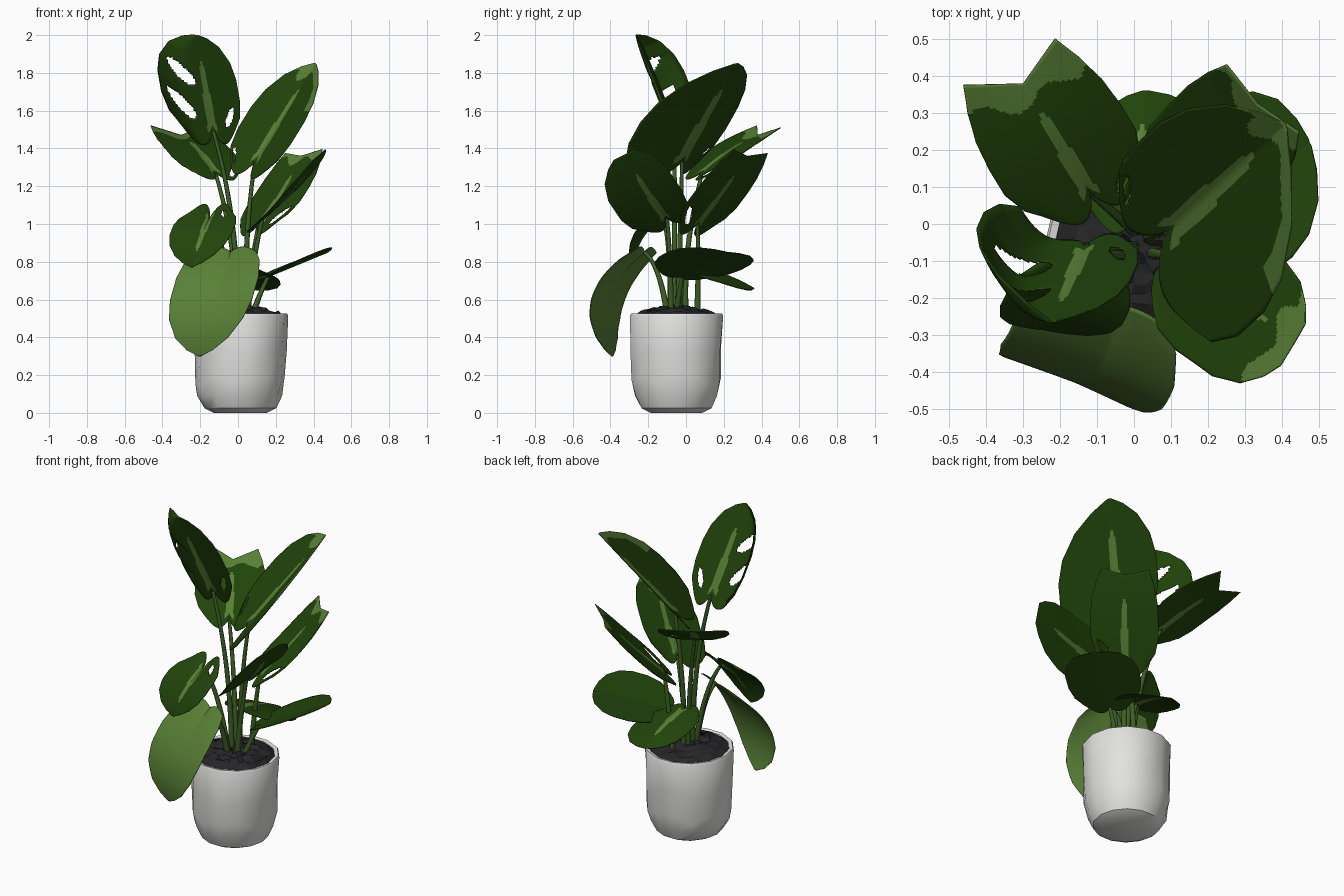
import bpy, bmesh, math, random
from mathutils import Vector as V

if "Cube" in bpy.data.objects:
    bpy.data.objects.remove(bpy.data.objects["Cube"])
random.seed(4)

def material(name, rgb):
    m = bpy.data.materials.new(name)
    m.diffuse_color = (*rgb, 1)
    m.use_nodes = True
    m.node_tree.nodes["Principled BSDF"].inputs["Base Color"].default_value = m.diffuse_color
    return m

DARK = material("dark green", (0.015, 0.058, 0.003))
LIGHT = material("light green", (0.098, 0.218, 0.036))
STEM = material("stem green", (0.045, 0.115, 0.018))
WHITE = material("pot white", (0.76, 0.76, 0.74))
SOIL = material("soil black", (0.019, 0.019, 0.021))

def finish(bm, name, mats, angle=None):
    me = bpy.data.meshes.new(name)
    bm.to_mesh(me)
    bm.free()
    ob = bpy.data.objects.new(name, me)
    bpy.context.collection.objects.link(ob)
    for m in mats:
        me.materials.append(m)
    if angle:
        bpy.ops.object.select_all(action='DESELECT')
        ob.select_set(True)
        bpy.context.view_layer.objects.active = ob
        bpy.ops.object.shade_smooth_by_angle(angle=math.radians(angle))
    return ob

def skin(bm, rings, closed=True):
    """Bridge successive rows of vertices."""
    n = len(rings[0])
    for a, b in zip(rings, rings[1:]):
        for i in range(n if closed else n - 1):
            j = (i + 1) % n
            bm.faces.new((a[i], a[j], b[j], b[i]))

def interp(table, x):
    for (x0, y0), (x1, y1) in zip(table, table[1:]):
        if x <= x1:
            return y0 + (y1 - y0) * (x - x0) / (x1 - x0)
    return table[-1][1]

# Pot: slightly uneven low-poly lathe with an open, thick rim
CX, CY = 0.013, -0.05
bm = bmesh.new()
N = 14
rings = []
for r, z in [(.14, 0), (.19, .025), (.226, .09), (.24, .17), (.245, .33),
             (.253, .515), (.247, .525), (.226, .52), (.222, .45)]:
    wall = .08 < z < .4
    ring = []
    for i in range(N):
        a = math.tau * i / N
        rr = r + (random.uniform(-.009, .006) if wall else 0)
        zz = z + (random.uniform(-.03, .03) if wall and z > .1 else 0)
        ring.append(bm.verts.new((CX + rr * math.cos(a), CY + rr * math.sin(a), zz)))
    rings.append(ring)
skin(bm, rings)
bm.faces.new(rings[0][::-1])
finish(bm, "pot", [WHITE], 34)

# Soil: crumbly mound
bm = bmesh.new()
rings = []
for k in range(8):
    r = .224 * (1 - k / 8)
    rings.append([bm.verts.new((
        CX + r * math.cos(math.tau * i / 22) + random.uniform(-.006, .006) * (k > 0),
        CY + r * math.sin(math.tau * i / 22) + random.uniform(-.006, .006) * (k > 0),
        .515 + .045 * (1 - (r / .224) ** 2) + random.uniform(-.012, .016) * (k > 0)))
        for i in range(22)])
skin(bm, rings)
bm.faces.new(rings[-1])
finish(bm, "soil", [SOIL])

# Half-width along the blade
FULL = [(0, .72), (.1, .9), (.28, 1), (.5, 1), (.68, .9), (.85, .64), (.95, .32), (1, .04)]
ROUND = [(0, .72), (.1, .9), (.28, 1), (.6, 1), (.8, .86), (.93, .6), (1, .35)]
BLUNT = [(0, .7), (.1, .88), (.28, 1), (.5, 1), (.7, .96), (.87, .85), (1, .7)]
NS, NV = 60, 26   # steps along, steps per half

def stem(name, root, base, sag):
    """Tapered petiole from the soil to the leaf base."""
    p0, p2 = V((root[0], root[1], .53)), V(base)
    p1 = (p0 + p2) / 2 + V(sag)
    bm = bmesh.new()
    rings = []
    for k in range(11):
        t = k / 10
        p = p0 * (1 - t) ** 2 + p1 * 2 * t * (1 - t) + p2 * t * t
        d = ((p1 - p0) * (1 - t) + (p2 - p1) * t).normalized()
        s = d.cross(V((.3, 1, 0))).normalized()
        u = s.cross(d)
        r = .017 - .007 * t
        rings.append([bm.verts.new(p + r * (s * math.cos(a) + u * math.sin(a)))
                      for a in (math.tau * i / 7 for i in range(7))])
    skin(bm, rings)
    finish(bm, name, [STEM], 60)

def leaf(name, root, base, tip, left, right, bow=(0, 0, 0), shape=FULL, lobe=.13, horn=0,
         holes=(), light_tip=2, edge=2, all_light=False, ribbed=True, sag=(0, 0, .05),
         curl=(0, 0, 0)):
    """Blade with midrib base->tip; left/right are half-width vectors, curl bends the left rim.
    holes: (along, across, half length, half width); light_tip: start of pale upper end."""
    base, tip, left, right, bow, curl = map(V, (base, tip, left, right, bow, curl))
    axis = tip - base
    bm = bmesh.new()
    rows, coord = [], {}
    for i in range(NS + 1):
        s = i / NS
        w = interp(shape, s)
        row = []
        for j in range(-NV, NV + 1):
            v = j / NV
            a = abs(v)
            t = s - lobe * math.sin(math.pi * a ** .8) * (1 - s) ** 2 * 1.2 + horn * a * s ** 4
            p = base + axis * t + bow * (4 * s * (1 - s)) + (right if v > 0 else left) * (a * w)
            if v < 0:
                p += curl * (a ** 4 * w)
            row.append(bm.verts.new(p))
            coord[row[-1]] = (s, v)
        rows.append(row)
    skin(bm, rows, closed=False)
    gone = []
    for f in bm.faces:
        s = sum(coord[x][0] for x in f.verts) / 4
        v = sum(coord[x][1] for x in f.verts) / 4
        rib = ribbed and abs(v) < .14 * (1.1 - s) and .06 < s < .74
        pale = s > light_tip + .05 * math.sin(v * 6) or (v > edge and s > .6)
        f.material_index = 1 if all_light or rib else 2 if pale else 0
        for hs, hv, rs, rv in holes:
            if ((s - hs - .25 * (abs(v) - abs(hv))) / rs) ** 2 + ((v - hv) / rv) ** 2 < 1:
                gone.append(f)
                break
    bmesh.ops.delete(bm, geom=gone, context='FACES')
    # slots 0-2 upper side, 3-5 the matching underside (pale tips only above)
    ob = finish(bm, name, [DARK, LIGHT, LIGHT, DARK, LIGHT, DARK], 40)
    mod = ob.modifiers.new("thickness", 'SOLIDIFY')
    mod.thickness = .004
    mod.offset = 0
    mod.material_offset = 3
    stem(name.replace("leaf", "stem"), root, base, sag)

# Upper leaves
leaf("top_leaf", (0, -.06), (-.13, -.06, 1.49), (-.22, -.265, 2.0),
     (-.22, -.06, 0), (.165, .01, .02), bow=(0, 0, 0), lobe=.12,
     curl=(-.03, .21, .07), sag=(.06, 0, .05),
     holes=[(.62, -.55, .07, .32), (.32, -.62, .08, .27), (.2, .62, .06, .16)])
leaf("tall_right_leaf", (.04, -.04), (.09, -.02, 1.33), (.41, .27, 1.85),
     (-.18, .15, .03), (.10, -.365, -.05), light_tip=.87, edge=.78, lobe=.12,
     holes=[(.1, -.75, .04, .12)], sag=(-.03, 0, .05))
leaf("back_left_leaf", (0, -.02), (-.12, .085, 1.27), (-.30, .38, 1.47),
     (-.18, -.09, .015), (.175, .09, .0), bow=(0, 0, .02), shape=BLUNT, lobe=.16, horn=.2,
     light_tip=.84, holes=[(.12, .6, .06, .2)], sag=(.04, -.03, .05))

# Middle leaves
leaf("front_right_leaf", (.05, -.08), (.13, -.10, 1.03), (.435, -.32, 1.37),
     (.08, .14, .07), (-.11, -.18, -.09), bow=(.01, 0, -.02), shape=ROUND, lobe=.1,
     light_tip=.83, sag=(-.01, .01, .05))
leaf("back_right_leaf", (.05, .06), (.11, .06, 1.0), (.335, .325, 1.36),
     (-.14, .13, -.01), (.14, -.13, .02), bow=(.01, 0, -.01), shape=BLUNT, lobe=.14, horn=.06,
     light_tip=.92, holes=[(.2, .6, .07, .22)], sag=(-.01, .01, .05))
leaf("front_left_leaf", (-.01, -.08), (-.15, -.12, 1.03), (-.245, -.285, .77),
     (-.165, .01, .02), (.165, -.04, .03), bow=(0, -.03, .02), lobe=.22,
     holes=[(.18, .5, .06, .13)], sag=(.01, .02, .12))

# Low leaves
leaf("low_front_leaf", (0, -.10), (-.04, -.22, .85), (-.20, -.39, .30),
     (-.25, .09, 0), (.185, -.085, .01), bow=(.01, -.11, .02), lobe=.04,
     all_light=True, sag=(0, .02, .10))
leaf("low_right_leaf", (.08, -.05), (.16, -.02, .72), (.475, .22, .85),
     (-.06, .24, 0), (.11, -.19, .07), lobe=.1, ribbed=False, sag=(0, 0, .02))
leaf("low_back_leaf", (.02, .0), (0, .02, .78), (.03, .36, .66),
     (-.15, .01, -.02), (.21, .02, -.06), bow=(0, 0, .02), lobe=.12, sag=(0, -.02, .06))
